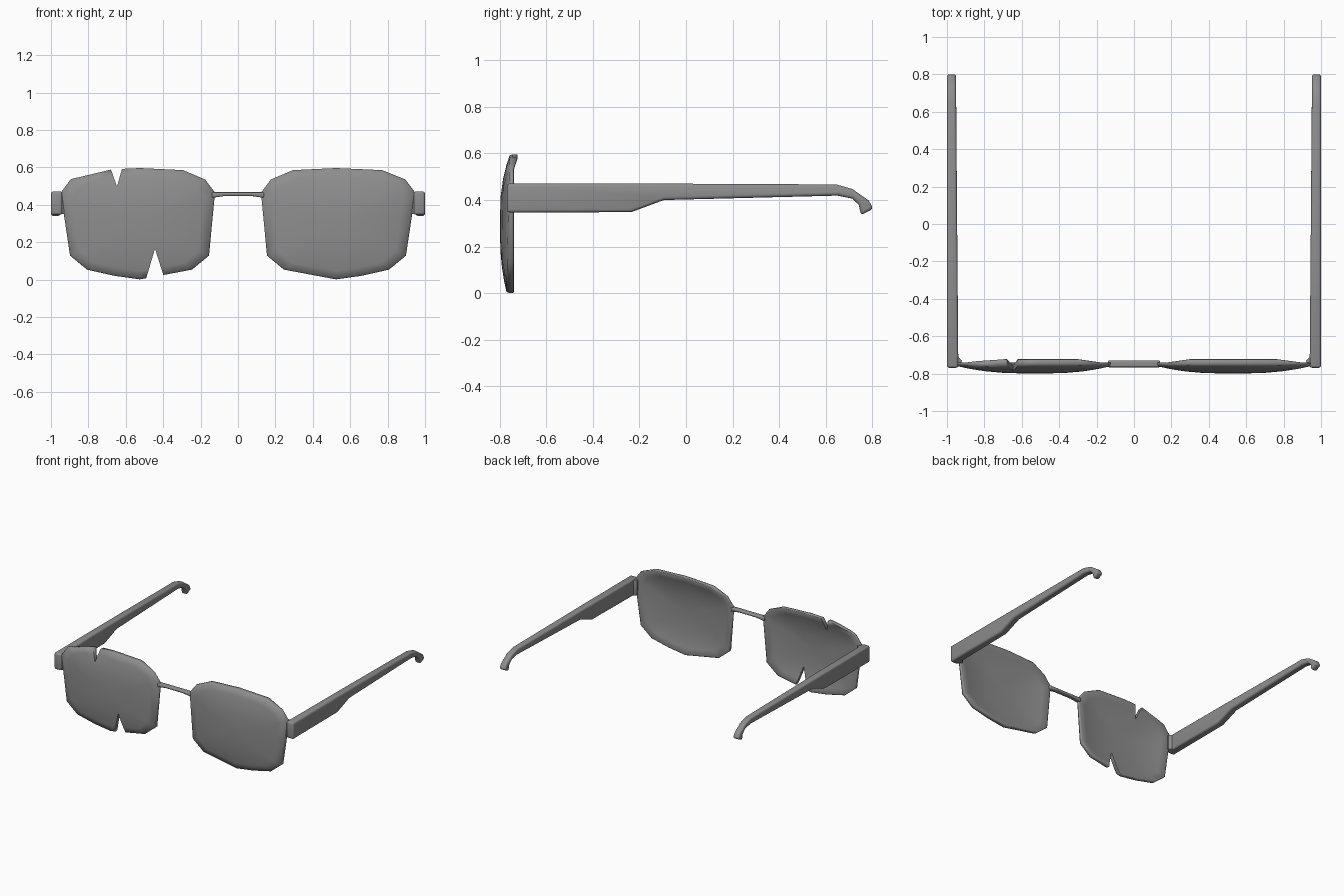
import bpy, bmesh, math

if "Cube" in bpy.data.objects:
    bpy.data.objects.remove(bpy.data.objects["Cube"])

# Dark grey plastic shared by all parts
dark = bpy.data.materials.new("dark_grey")
dark.diffuse_color = (.27, .27, .27, 1)
dark.use_nodes = True
dark.node_tree.nodes["Principled BSDF"].inputs["Base Color"].default_value = dark.diffuse_color


def make_object(name, bm):
    bmesh.ops.recalc_face_normals(bm, faces=bm.faces[:])
    me = bpy.data.meshes.new(name)
    bm.to_mesh(me)
    bm.free()
    me.materials.append(dark)
    ob = bpy.data.objects.new(name, me)
    bpy.context.collection.objects.link(ob)
    return ob


def activate(ob):
    bpy.ops.object.select_all(action='DESELECT')
    ob.select_set(True)
    bpy.context.view_layer.objects.active = ob


def smooth(ob, angle=50):
    activate(ob)
    bpy.ops.object.shade_smooth_by_angle(angle=math.radians(angle))


def prism(name, near, far, bevel=0.0):
    """Solid between two matching outlines of 3D points."""
    bm = bmesh.new()
    a = [bm.verts.new(p) for p in near]
    b = [bm.verts.new(p) for p in far]
    n = len(a)
    bm.faces.new(a)
    bm.faces.new(b[::-1])
    for i in range(n):
        j = (i + 1) % n
        bm.faces.new((a[i], b[i], b[j], a[j]))
    ob = make_object(name, bm)
    if bevel:
        m = ob.modifiers.new("bevel", 'BEVEL')
        m.width, m.segments, m.limit_method = bevel, 3, 'ANGLE'
        m.angle_limit = math.radians(60)
        activate(ob)
        bpy.ops.object.modifier_apply(modifier=m.name)
    return ob


# Lens outline (x, z), domed front and hollow back
OUTLINE = [(.123, .465), (.176, .535), (.294, .585), (.524, .596), (.77, .585),
           (.895, .535), (.947, .465), (.93, .342), (.898, .128), (.807, .053),
           (.66, .02), (.524, .001), (.38, .028), (.246, .053), (.155, .128)]
CX, CZ = .53, .30


def lens(name, side):
    bm = bmesh.new()
    n = len(OUTLINE)

    def ring(s, y_of):
        return [bm.verts.new((side * (CX + (x - CX) * s), y_of(x, z), CZ + (z - CZ) * s))
                for x, z in OUTLINE]

    def front_rim(x, z):
        return -.77 + .014 * z / .594

    def back_rim(x, z):
        return -.738 + (.017 if z > .5 and .2 < x < .85 else 0)

    def join(r0, r1):
        for i in range(n):
            j = (i + 1) % n
            bm.faces.new((r0[i], r0[j], r1[j], r1[i]))

    def dome(rim, mid):
        rings = [ring(s, lambda x, z: mid + (rim(x, z) - mid) * s ** 2.6)
                 for s in (.985, .85, .65, .4)]
        for r0, r1 in zip(rings, rings[1:]):
            join(r0, r1)
        c = bm.verts.new((side * CX, mid, CZ))
        for i in range(n):
            bm.faces.new((rings[-1][i], rings[-1][(i + 1) % n], c))
        return rings[0]

    # rounded rim between the two domes
    f, b = dome(front_rim, -.80), dome(back_rim, -.775)
    e0 = ring(1, lambda x, z: front_rim(x, z) + .009)
    e1 = ring(1, lambda x, z: back_rim(x, z) - .004)
    join(f, e0)
    join(e0, e1)
    join(e1, b)
    return make_object(name, bm)


def notch(target, poly):
    cutter = prism("notch_cutter", [(x, -1, z) for x, z in poly], [(x, -.6, z) for x, z in poly])
    cutter.hide_render = True
    m = target.modifiers.new("notch", 'BOOLEAN')
    m.operation, m.solver, m.object = 'DIFFERENCE', 'EXACT', cutter
    activate(target)
    bpy.ops.object.modifier_apply(modifier=m.name)
    bpy.data.objects.remove(cutter)


smooth(lens("intact_lens", 1), 75)

# Broken lens with a crack at the top and one at the bottom
broken = lens("broken_lens", -1)
notch(broken, [(-.91, .533), (-.679, .588), (-.647, .497), (-.62, .594), (-.62, .7), (-.91, .7)])
notch(broken, [(-.492, .003), (-.444, .165), (-.40, .027), (-.40, -.1), (-.492, -.1)])
smooth(broken, 75)

# Bridge, slightly arched underneath
arch = [(-.14, .437), (-.07, .447), (.07, .447), (.14, .437), (.14, .467), (-.14, .467)]
smooth(prism("bridge", [(x, -.766, z) for x, z in arch],
             [(x, -.729, z) for x, z in arch], .008))

# Temples with hooked ear tips, end pieces joining them to the lenses
TEMPLE = [(-.769, .471), (-.769, .346), (-.235, .348), (-.095, .40), (.65, .419),
          (.715, .406), (.742, .38), (.752, .335), (.805, .363), (.785, .398),
          (.715, .447), (.645, .467), (-.2, .471)]
END = [(.925, -.757), (.99, -.765), (.99, -.735), (.945, -.708), (.92, -.73)]
for label, s in (("left", -1), ("right", 1)):
    smooth(prism(label + "_temple",
                 [(s * (.939 + .012 * min(1, (y + .77) / 1.4)), y, z) for y, z in TEMPLE],
                 [(s * 1.0, y, z) for y, z in TEMPLE], .013))
    smooth(prism(label + "_end_piece", [(s * x, y, .35) for x, y in END],
                 [(s * x, y, .465) for x, y in END], .004))
